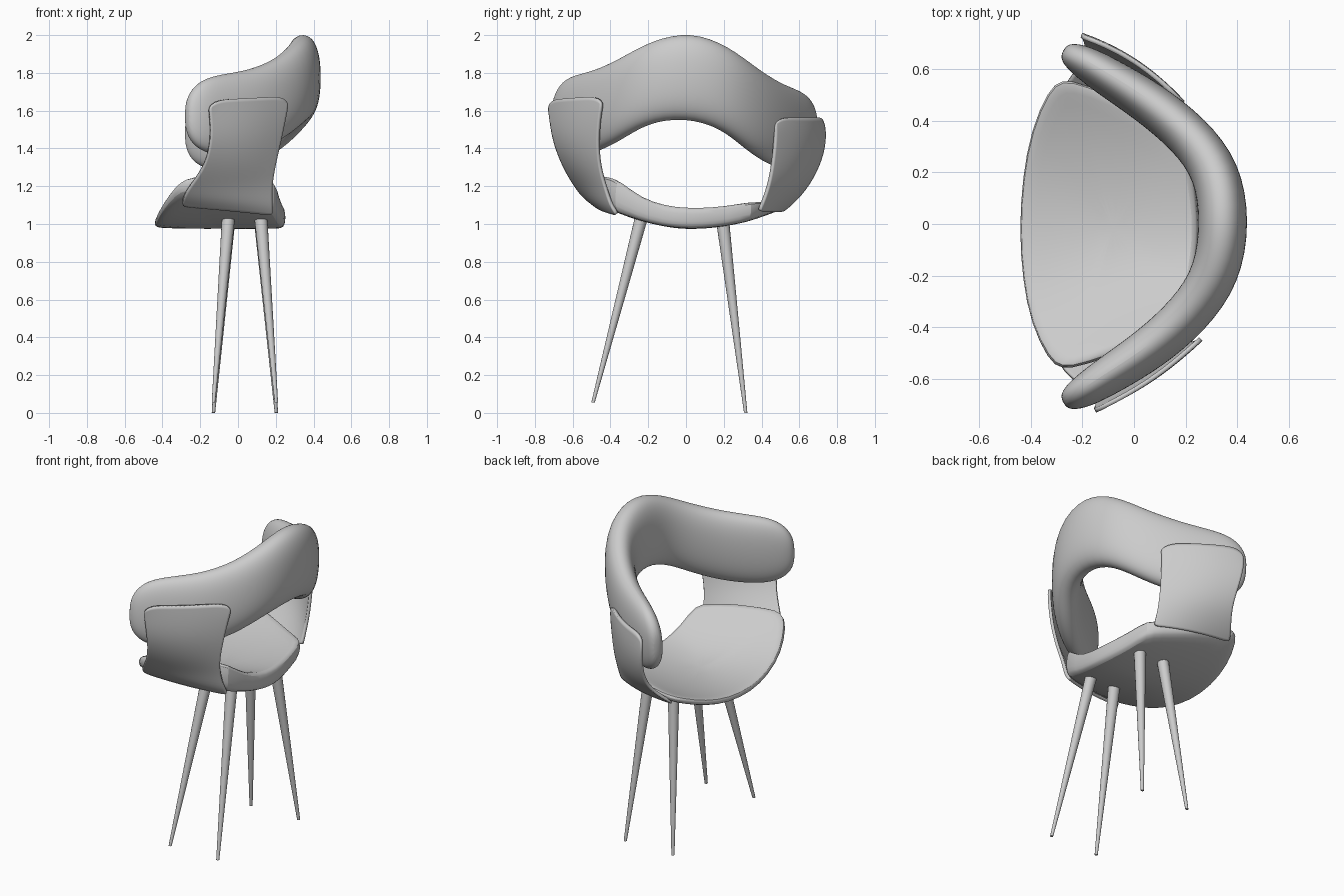
import bpy, bmesh, math
from mathutils import Vector, Matrix

if "Cube" in bpy.data.objects:
    bpy.data.objects.remove(bpy.data.objects["Cube"])

# The whole chair is nearly symmetric in y but leans slightly about the x axis
LEAN = Matrix.Translation((0, -0.09, -0.002)) @ Matrix.Rotation(math.radians(-3.9), 4, 'X')


def finish(name, bm, subsurf=0, mirror=False, solid=0):
    bmesh.ops.recalc_face_normals(bm, faces=bm.faces)
    me = bpy.data.meshes.new(name)
    bm.to_mesh(me)
    bm.free()
    ob = bpy.data.objects.new(name, me)
    bpy.context.collection.objects.link(ob)
    ob.matrix_world = LEAN
    if mirror:
        m = ob.modifiers.new("mirror", 'MIRROR')
        m.use_axis = (False, True, False)
        m.use_mirror_merge = False
    if subsurf:
        m = ob.modifiers.new("smooth", 'SUBSURF')
        m.levels = m.render_levels = subsurf
    if solid:
        m = ob.modifiers.new("thickness", 'SOLIDIFY')
        m.thickness, m.offset = solid, 0
    bpy.ops.object.select_all(action='DESELECT')
    ob.select_set(True)
    bpy.context.view_layer.objects.active = ob
    bpy.ops.object.shade_smooth_by_angle(angle=math.radians(40))
    return ob


def loft(rings, closed=True, caps=True):
    bm = bmesh.new()
    vs = [[bm.verts.new(p) for p in r] for r in rings]
    n = len(vs[0])
    for a, b in zip(vs, vs[1:]):
        for i in range(n if closed else n - 1):
            j = (i + 1) % n
            bm.faces.new((a[i], a[j], b[j], b[i]))
    if caps:
        bm.faces.new(vs[0])
        bm.faces.new(vs[-1])
    return bm


# Seat: dished cushion, thin at the front, thick at the rear, raised at one rear corner
half = [(-.442, 0), (-.43, .2), (-.397, .38), (-.33, .53), (-.28, .57), (-.20, .555),
        (0, .47), (.12, .41), (.20, .375), (.22, .24), (.245, .1), (.25, 0)]
outline = half + [(x, -y * (.97 if x < -.1 else 1)) for x, y in half[-2:0:-1]]


def seat_ring(s, top):
    ring = []
    for x, y in outline:
        px, py = -.08 + (x + .08) * s, y * s
        t = min(1, max(0, (px + .44) / .66))
        thick = .045 + .07 * t * t + .5 * t * max(0, -py - .2)
        ring.append((px, py, .98 + .5 * py * py + thick * top))
    return ring


seat = loft([seat_ring(s, t) for s, t in
             ((.1, 0), (.4, 0), (.75, 0), (.95, 0), (1, .15), (1.01, .5),
              (1, .85), (.95, 1), (.75, 1), (.4, 1), (.1, 1))])
finish("seat", seat, subsurf=1)

# Backrest: padded band swept round the back; x, y, z, half height, half thickness
st = [(.352, 0, 1.797, .228, .098), (.325, .2, 1.745, .22, .093), (.215, .35, 1.635, .222, .087),
      (.06, .48, 1.563, .222, .082), (-.10, .58, 1.54, .216, .074), (-.19, .637, 1.535, .19, .064),
      (-.25, .67, 1.53, .135, .047), (-.275, .684, 1.53, .06, .022)]
st = [(x, -y, z, h, t) for x, y, z, h, t in st[:0:-1]] + st
rings = []
for i, (x, y, z, h, t) in enumerate(st):
    a, b = st[max(i - 1, 0)], st[min(i + 1, len(st) - 1)]
    nrm = Vector((b[1] - a[1], a[0] - b[0], 0)).normalized()
    ring = []
    for k in range(16):
        c, s = math.cos(k * math.pi / 8), math.sin(k * math.pi / 8)
        c, s = [math.copysign(abs(v) ** .85, v) for v in (c, s)]
        ring.append(Vector((x, y - .024, z)) + nrm * (t * c * 1.03) + Vector((0, 0, h * s * 1.02)))
    rings.append(ring)
finish("backrest", loft(rings), subsurf=2)


# Arm panels: curved sheets rising from the seat sides; front and rear edge points
def arm(name, edges, side, bow):
    rows = []
    for n, (f, r) in enumerate(edges):
        f, r = Vector(f), Vector(r)
        row = []
        for u in (0, .1, .3, .5, .7, .9, 1):
            p = f.lerp(r, u) + Vector((.5, .85, 0)) * (bow * u * (1 - u))
            if n == len(edges) - 1 and u in (0, 1):
                p.z -= .035          # rounded upper corners
            row.append((p.x, p.y * side, p.z))
        rows.append(row)
    finish(name, loft(rows, closed=False, caps=False), subsurf=2, solid=.018)


arm("right_arm_panel", [((-.30, .46, 1.07), (.185, .34, 1.03)), ((-.29, .525, 1.11), (.18, .38, 1.075)),
                        ((-.26, .57, 1.16), (.175, .415, 1.17)),
                        ((-.175, .645, 1.265), (.19, .455, 1.275)),
                        ((-.14, .71, 1.405), (.225, .475, 1.42)),
                        ((-.15, .735, 1.54), (.255, .47, 1.57)),
                        ((-.155, .745, 1.61), (.265, .46, 1.65))], -1, .1)
arm("left_arm_panel", [((-.28, .53, 1.115), (.18, .40, 1.10)),
                       ((-.25, .575, 1.155), (.175, .42, 1.15)),
                       ((-.18, .655, 1.255), (.18, .45, 1.265)),
                       ((-.19, .715, 1.40), (.185, .46, 1.42)),
                       ((-.205, .725, 1.52), (.19, .46, 1.54)),
                       ((-.205, .71, 1.62), (.19, .45, 1.60))], 1, .13)


# Legs: slim tapered cones splayed outwards
def leg(name, top, bottom):
    rings = [[Vector(p) + Vector((r * math.cos(k * math.pi / 8), r * math.sin(k * math.pi / 8), 0))
              for k in range(16)] for p, r in ((bottom, .009), (top, .035))]
    finish(name, loft(rings), mirror=True)


leg("front_leg", (-.05, .215, 1.03), (-.13, .405, .03))
leg("rear_leg", (.12, .215, 1.03), (.203, .405, .03))
